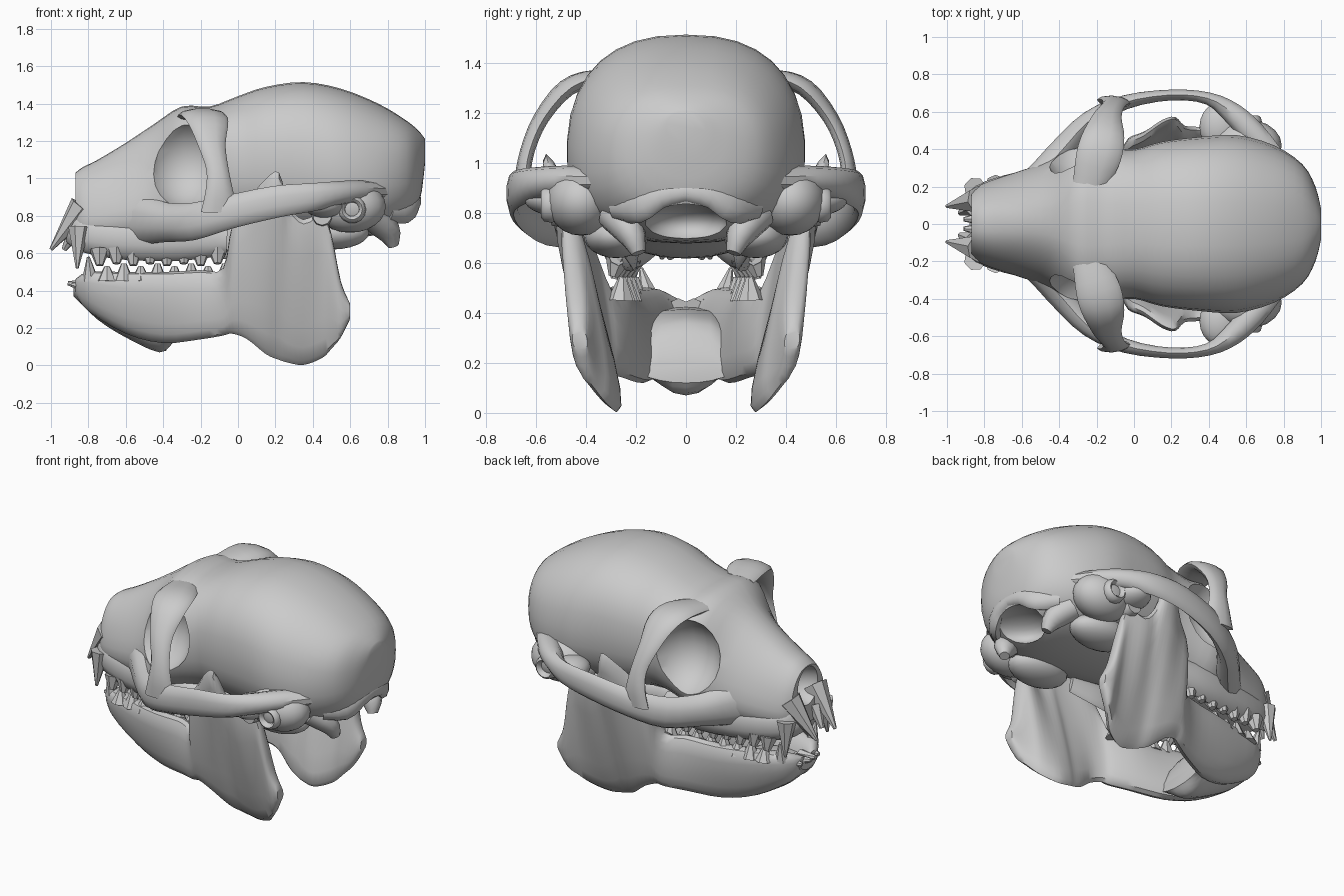
import bpy, bmesh, math
from mathutils import Vector, Matrix

if "Cube" in bpy.data.objects:
    bpy.data.objects.remove(bpy.data.objects["Cube"])


def power(v, e):
    return math.copysign(abs(v) ** (2 / e), v)


def spline(rows, k=3):
    # Catmull-Rom interpolation of rows of numbers
    n, out = len(rows), []
    for i in range(n - 1):
        a, b, c, d = (rows[max(0, min(n - 1, i + j))] for j in (-1, 0, 1, 2))
        for s in range(k):
            t = s / k
            out.append([0.5 * (2 * q + (r - p) * t + (2 * p - 5 * q + 4 * r - w) * t * t
                               + (3 * q - p - 3 * r + w) * t ** 3)
                        for p, q, r, w in zip(a, b, c, d)])
    return out + [list(rows[-1])]


def finish(name, bm, mirror=False):
    bmesh.ops.recalc_face_normals(bm, faces=bm.faces)
    me = bpy.data.meshes.new(name)
    bm.to_mesh(me)
    bm.free()
    ob = bpy.data.objects.new(name, me)
    bpy.context.collection.objects.link(ob)
    if mirror:
        m = ob.modifiers.new("mirror", 'MIRROR')
        m.use_axis = (False, True, False)
        m.use_mirror_merge = False
    return ob


def loft(name, rings, mirror=False, closed=False):
    bm = bmesh.new()
    vs = [[bm.verts.new(p) for p in r] for r in rings]
    n = len(vs[0])
    for a, b in zip(vs, vs[1:] + (vs[:1] if closed else [])):
        for i in range(n):
            bm.faces.new((a[i], a[(i + 1) % n], b[(i + 1) % n], b[i]))
    if not closed:
        bm.faces.new(vs[0])
        bm.faces.new(vs[-1])
    return finish(name, bm, mirror)


def section(x, zb, zt, yb, yt, t, e=2.5, taper=0, n=16):
    # upright rounded cross-section from (yb, zb) to (yt, zt), half thickness t
    pts = []
    for i in range(n):
        a = 2 * math.pi * i / n
        s = power(math.cos(a), e)
        pts.append((x, (yb + yt) / 2 + (yt - yb) / 2 * s + t * power(math.sin(a), e) * (1 - taper * s),
                    (zb + zt) / 2 + (zt - zb) / 2 * s))
    return pts


def strip(name, path, up=(0, 0, 1), mirror=True, n=10):
    # flattened tube along rows of x, y, z, half height, half thickness
    rows = spline(path)
    P = [Vector(r[:3]) for r in rows]
    rings, m = [], len(rows)
    for i, r in enumerate(rows):
        t = (P[min(m - 1, i + 1)] - P[max(0, i - 1)]).normalized()
        side = t.cross(Vector(up)).normalized()
        u = side.cross(t)
        rings.append([P[i] + u * r[3] * math.cos(q) + side * r[4] * math.sin(q)
                      for q in (2 * math.pi * j / n for j in range(n))])
    return loft(name, rings, mirror)


def blob(name, c, r, mirror=True):
    bm = bmesh.new()
    bmesh.ops.create_uvsphere(bm, u_segments=20, v_segments=12, radius=1,
                              matrix=Matrix.Translation(c) @ Matrix.Diagonal((*r, 1)))
    return finish(name, bm, mirror)


def spikes(name, items):
    # teeth: (base point, tip point, base radius, tip radius)
    bm = bmesh.new()
    for a, b, r1, r2 in items:
        a, b = Vector(a), Vector(b)
        d = b - a
        bmesh.ops.create_cone(bm, cap_ends=True, segments=7, radius1=r1, radius2=r2, depth=d.length,
                              matrix=Matrix.Translation((a + b) / 2) @ d.to_track_quat('Z', 'Y').to_matrix().to_4x4())
    return finish(name, bm, True)


# cranium: x, z bottom, z top, half width, exponent, taper
cranium_rows = [
    (-.87, .66, 1.03, .165, 2.4, .2), (-.83, .64, 1.06, .195, 2.4, .25), (-.75, .63, 1.1, .225, 2.4, .28),
    (-.6, .62, 1.19, .27, 2.3, .32), (-.45, .62, 1.29, .325, 2.3, .25),
    (-.3, .64, 1.385, .42, 2.6, .05), (-.15, .68, 1.385, .41, 2.5, 0),
    (0, .7, 1.44, .40, 2.4, 0), (.15, .69, 1.49, .44, 2.4, 0),
    (.35, .68, 1.515, .465, 2.4, .02), (.55, .68, 1.48, .475, 2.4, .06),
    (.75, .70, 1.40, .42, 2.4, .06), (.9, .77, 1.31, .32, 2.4, 0),
    (.97, .87, 1.25, .20, 2.2, 0), (1.0, 1.08, 1.21, .08, 2, 0)]
cranium = loft("cranium", [section(x, zb, zt, 0, 0, w, e, tp, 32)
                           for x, zb, zt, w, e, tp in spline(cranium_rows)])

# eye sockets, nasal opening and spinal opening cut from the cranium
cutters = [blob("socket_cutter", (-.29, s * .48, 1.085), (.235, .265, .25), False) for s in (1, -1)]
cutters += [blob("nose_cutter", (-.9, 0, .90), (.17, .105, .125), False),
            blob("spine_cutter", (.9, 0, .75), (.2, .17, .09), False)]
bpy.context.view_layer.objects.active = cranium
for c in cutters:
    m = cranium.modifiers.new("cut", 'BOOLEAN')
    m.operation, m.solver, m.object = 'DIFFERENCE', 'EXACT', c
    bpy.ops.object.modifier_apply(modifier=m.name)
for c in cutters:
    bpy.data.objects.remove(c)

# brow running out and down into the bar behind the eye
strip("eye_bar", [
    (-.24, .2, 1.33, .09, .03), (-.19, .36, 1.34, .12, .035), (-.16, .48, 1.30, .11, .035),
    (-.14, .58, 1.18, .075, .03), (-.11, .635, 1.05, .06, .028), (-.1, .655, .93, .075, .03),
    (-.1, .65, .82, .10, .03)], up=(1, -.15, 0))

# cheek arch
strip("cheek_arch", [
    (-.62, .17, .80, .13, .06), (-.5, .27, .78, .13, .07), (-.38, .40, .765, .105, .07),
    (-.24, .55, .77, .10, .055), (-.05, .65, .82, .09, .04), (.2, .69, .875, .085, .03),
    (.4, .67, .90, .075, .035), (.53, .59, .92, .065, .06), (.64, .48, .93, .06, .07), (.76, .34, .93, .05, .06)])

# skull base: ear region, ear ring, bulla, condyle, pterygoid plate
blob("ear_region", (.6, .42, .85), (.19, .14, .14))
blob("jaw_socket", (.46, .52, .86), (.11, .13, .07))
ear = [[(.61 + (.055 + .02 * math.cos(b)) * math.cos(a), .54 + .04 * math.sin(b),
         .835 + (.055 + .02 * math.cos(b)) * math.sin(a))
        for b in (j * math.pi / 4 for j in range(8))] for a in (i * math.pi / 7 for i in range(14))]
loft("ear_ring", ear, True, True)
blob("ear_bulla", (.5, .28, .71), (.2, .13, .09))
strip("condyle", [(.72, .28, .80, .08, .08), (.80, .22, .72, .07, .06), (.83, .19, .64, .03, .03)], up=(1, 0, 0))
strip("occipital_edge", [(.8, .27, .83, .06, .05), (.9, .19, .83, .07, .04), (.945, .1, .87, .05, .03),
                         (.95, -.01, .885, .04, .03)])
strip("pterygoid_plate", [(-.1, .24, .66, .09, .03), (.08, .21, .65, .08, .02), (.28, .24, .68, .06, .02)])

# upper jaw ridge and teeth
strip("upper_tooth_ridge", [(-.87, .13, .74, .1, .04), (-.8, .17, .70, .1, .055), (-.6, .22, .68, .115, .065),
                            (-.3, .27, .68, .12, .065), (-.06, .27, .67, .08, .05)])
upper = [((-.83, .13, .85), (-1.0, .095, .62), .075, .01), ((-.86, .09, .74), (-.93, .06, .62), .05, .015),
         ((-.85, .19, .74), (-.86, .215, .52), .06, .008)]
lower = [((-.8, .03, .42), (-.91, .025, .44), .04, .012), ((-.79, .1, .43), (-.89, .085, .43), .04, .012),
         ((-.79, .15, .46), (-.8, .18, .58), .045, .008)]
for i in range(8):
    x, f = -.74 + .09 * i, i / 7
    y = .21 + .06 * f
    upper.append(((x, y, .62), (x, y + .02, .535 + .01 * (i % 2)), .055, .02))
    lower.append(((x + .04, y - .01, .45), (x + .04, y - .015, .53 + .015 * (i % 2)), .055, .015))
spikes("upper_teeth", upper)
spikes("lower_teeth", lower)

# lower jaw side: x, z bottom, z top, y bottom, y top, half thickness
jaw_rows = [
    (-.87, .38, .46, .04, .06, .05), (-.8, .29, .5, .08, .14, .07), (-.6, .17, .5, .12, .20, .075),
    (-.4, .12, .5, .17, .25, .07), (-.2, .14, .51, .25, .28, .065), (-.08, .16, .52, .31, .34, .06),
    (-.03, .17, .76, .33, .43, .055), (.05, .14, .88, .34, .47, .05), (.15, .06, 1.0, .31, .54, .05),
    (.22, .03, 1.03, .29, .56, .045), (.27, .015, .86, .28, .51, .05), (.35, .003, .78, .28, .50, .055),
    (.45, .04, .82, .32, .48, .055), (.5, .09, .70, .36, .47, .05), (.55, .15, .45, .40, .44, .045),
    (.6, .25, .33, .42, .43, .03)]
loft("lower_jaw", [section(*r) for r in spline(jaw_rows)], True)
strip("jaw_condyle", [(.44, .36, .79, .05, .05), (.45, .46, .8, .06, .06), (.45, .54, .8, .05, .05)])

# chin joining both jaw sides, wider towards the top
chin_rows = [(-.88, .37, .43, .08), (-.75, .245, .42, .14), (-.6, .15, .41, .17),
             (-.42, .07, .36, .17), (-.35, .12, .2, .19)]
loft("chin", [section(x, zb, zt, 0, 0, w, 2.3, -.35) for x, zb, zt, w in spline(chin_rows)])

# smooth shading with crisp edges kept
for o in bpy.context.scene.objects:
    o.select_set(True)
bpy.ops.object.shade_smooth_by_angle(angle=math.radians(40))
